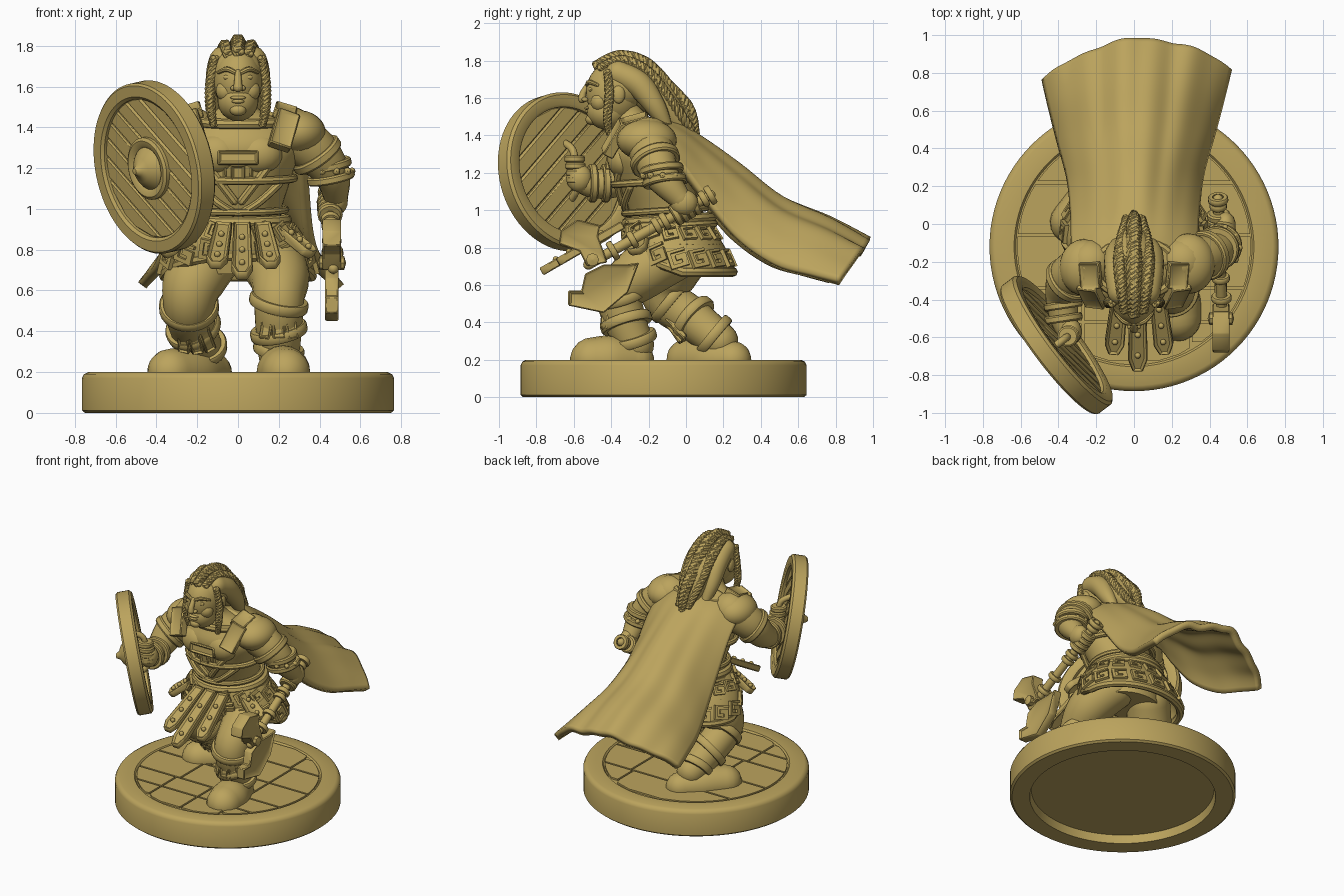
import bpy, bmesh, math, random
from mathutils import Vector as V, Matrix

if "Cube" in bpy.data.objects:
    bpy.data.objects.remove(bpy.data.objects["Cube"])
random.seed(4)
PI = math.pi
mat = bpy.data.materials.new("tan_resin")
mat.diffuse_color = (0.5, 0.37, 0.11, 1)
mat.use_nodes = True
mat.node_tree.nodes["Principled BSDF"].inputs["Base Color"].default_value = mat.diffuse_color
# ---------- helpers ----------
def finish(name, bm):
    bmesh.ops.recalc_face_normals(bm, faces=bm.faces[:])
    me = bpy.data.meshes.new(name)
    bm.to_mesh(me); bm.free()
    me.materials.append(mat)
    ob = bpy.data.objects.new(name, me)
    bpy.context.collection.objects.link(ob)
    return ob
def spline(pts, t):
    n = len(pts) - 1
    s = min(int(t * n), n - 1); f = t * n - s
    a, b, c, d = [V(pts[max(0, min(n, s + k))]) for k in (-1, 0, 1, 2)]
    return (b * 2 + (c - a) * f + (a * 2 - b * 5 + c * 4 - d) * f**2 + (b * 3 - a - c * 3 + d) * f**3) * 0.5
def circ(k, n, r=1, z=0):
    return V((r * math.cos(2 * PI * k / n), r * math.sin(2 * PI * k / n), z))
def skin(name, rows, wrap=False, caps=False, thick=0):
    bm = bmesh.new()
    vs = [[bm.verts.new(p) for p in r] for r in rows]
    n = len(rows[0])
    for a, b in zip(vs, vs[1:]):
        for j in range(n if wrap else n - 1):
            bm.faces.new((a[j], a[(j + 1) % n], b[(j + 1) % n], b[j]))
    for r in (vs[0], vs[-1]) if caps else ():
        bm.faces.new(r)
    ob = finish(name, bm)
    if thick:
        m = ob.modifiers.new("thickness", 'SOLIDIFY'); m.thickness = thick; m.offset = 0
def tube(name, pts, steps=6, segs=16):
    """Round-ended limb through (x, y, z, radius) points."""
    n = (len(pts) - 1) * steps
    ps = [spline(pts, i / n) for i in range(n + 1)]
    ends = [(math.sin(a), math.cos(a)) for a in (.15, .5, .9, 1.25)]
    rows = []
    for i, s, c in [(0, s, -c) for s, c in ends] + [(i, 1, 0) for i in range(n + 1)] + [(n, s, c) for s, c in ends[::-1]]:
        t = (ps[min(i + 1, n)] - ps[max(i - 1, 0)]).to_3d().normalized()
        q = last.rotation_difference(t) @ q if rows else t.to_track_quat('Z', 'Y')
        last, r = t, ps[i][3]
        rows.append([ps[i].to_3d() + t * c * r + q @ circ(k, segs, r * s) for k in range(segs)])
    skin(name, rows, True, True)
def frame(loc, z, y=(0, 0, 1)):
    z = V(z).normalized(); x = V(y).cross(z).normalized()
    m = Matrix((x, z.cross(x), z)).transposed().to_4x4(); m.translation = V(loc)
    return m
def lathe(name, prof, m, segs=32, closed=False):
    prof = prof + prof[:1] if closed else prof
    skin(name, [[m @ circ(k, segs, max(r, .0005), z) for k in range(segs)] for r, z in prof], True, not closed)
def band(name, loc, axis, r, h=.03, t=.02, segs=28):
    y = (0, 1, 0) if abs(V(axis).normalized().z) > .9 else (0, 0, 1)
    lathe(name, [(r-t, -h), (r+t*.6, -h), (r+t, -h*.6), (r+t, h*.6), (r+t*.6, h), (r-t, h)], frame(loc, axis, y), segs, True)
def prism(name, poly, thick, m, inset=0, bevel=0):
    bm = bmesh.new()
    f = bm.faces.new([bm.verts.new((x, y, -thick/2)) for x, y in poly])
    g = bmesh.ops.extrude_face_region(bm, geom=[f])["geom"]
    bmesh.ops.translate(bm, vec=(0, 0, thick), verts=[e for e in g if isinstance(e, bmesh.types.BMVert)])
    bmesh.ops.recalc_face_normals(bm, faces=bm.faces[:])
    if bevel: bmesh.ops.bevel(bm, geom=bm.edges[:], offset=bevel, segments=1, affect='EDGES')
    if inset:
        bm.normal_update()
        bmesh.ops.inset_individual(bm, faces=[f for f in bm.faces if abs(f.normal.z) > .99], thickness=inset, depth=-.01)
    bm.transform(m)
    return finish(name, bm)
def plate(name, loc, n, w, h, t=.04, up=(0, 0, 1), inset=.015):
    prism(name, [(-w/2, -h/2), (w/2, -h/2), (w/2, h/2), (-w/2, h/2)], t, frame(loc, n, up), inset, .006)
def balls(name, items, u=14, v=10):
    bm = bmesh.new()
    for loc, s in items:
        s = (s, s, s) if isinstance(s, float) else s
        bmesh.ops.create_uvsphere(bm, u_segments=u, v_segments=v, radius=1, matrix=Matrix.Translation(loc) @ Matrix.Diagonal((*s, 1)))
    finish(name, bm)
def braid(name, pts, turns):
    for k in range(3):
        out = []
        for i in range(turns * 6 + 1):
            p = spline(pts, i / (turns * 6)); a = 2 * PI * (i / 6 + k / 3)
            t = (spline(pts, min(1, i / (turns * 6) + .02)) - spline(pts, max(0, i / (turns * 6) - .02))).to_3d().normalized()
            out.append((*(p.to_3d() + (V((1, 0, 0)) * math.cos(a) + t.cross((1, 0, 0)) * math.sin(a)) * p[3] * .5), p[3] * .6))
        tube(name, out, 1, 8)
# ---------- round base with flagstones ----------
up = frame((0, -.12, 0), (0, 0, 1), (0, 1, 0))
lathe("base", [(0, .06), (.62, .06), (.63, 0), (.75, 0), (.765, .012), (.765, .17), (.755, .19), (.735, .2), (.635, .2), (.625, .188), (0, .188)], up, 96)
def chord(x, y): return max(-1, min(1, x / math.sqrt(max(.0001, .618**2 - y * y)))) * math.sqrt(max(0, .618**2 - y * y))
rows = [-.61, -.4, -.22, .06, .34, .61]
for i, (a, b) in enumerate(zip(rows, rows[1:])):
    xs = [-.7, -.27, .03, .3, .7] if i in (0, 1) else [-.7, -.12 + .1 * i, .7] if i == 4 else [-.7, -.34 + .05 * i, .3, .7]
    for x0, x1 in zip(xs, xs[1:]):
        ts = [a + .007 + (b - a - .014) * k / 6 for k in range(7)]
        left = [(chord(x0 + .007, y), y) for y in ts]; right = [(chord(x1 - .007, y), y) for y in ts]
        if max(r[0] - l[0] for l, r in zip(left, right)) > .03:
            k = [j for j in range(7) if right[j][0] - left[j][0] > .01]
            prism("flagstone", [right[j] for j in k] + [left[j] for j in k[::-1]], .03, up @ Matrix.Translation((0, 0, .185)))
# ---------- legs and boots ----------
tube("front_leg", [(.13, -.05, .78, .15), (.2, -.22, .68, .15), (.2, -.35, .56, .125), (.2, -.33, .42, .115), (.2, -.27, .28, .1)], 6, 20)
tube("back_leg", [(-.14, -.02, .76, .15), (-.22, -.1, .64, .15), (-.24, -.1, .52, .125), (-.22, .03, .42, .115), (-.17, .18, .3, .1)], 6, 20)
tube("front_boot", [(.2, -.27, .2, .1), (.22, -.4, .2, .13), (.235, -.5, .2, .12)], 6, 20)
tube("back_boot", [(-.13, .25, .2, .1), (-.22, .13, .2, .125), (-.33, .01, .2, .115)], 6, 20)
for nm, pts, n in (("front", [(.2, -.35, .54, .125), (.2, -.32, .4, .12), (.2, -.28, .31, .105)], (0, -1, .1)),
                   ("back", [(-.24, -.08, .52, .125), (-.22, .04, .42, .118), (-.18, .15, .33, .105)], (0, -.8, -.55))):
    ax = V(pts[0][:3]) - V(pts[2][:3])
    for i, p in enumerate(pts):
        band(nm + "_boot_wrap", p[:3], ax + V((.05 * (-1)**i, 0, 0)), p[3] + .004, .026, .018)
    for i in (-1, 0, 1):
        d = V((i * .5, 0, 0)) + V(n).normalized()
        plate(nm + "_shin_plate", (V(pts[0][:3]) + V(pts[2][:3])) / 2 + d.normalized() * .125, d, .06, .15, .03, ax, .01)
# ---------- torso, belt and skirt ----------
body = [(0, -.04, .68, .22, .17), (0, -.06, .85, .24, .2), (0, -.1, .97, .21, .2), (.01, -.17, 1.15, .25, .2), (.01, -.22, 1.3, .29, .19), (.01, -.23, 1.42, .21, .14), (0, -.29, 1.5, .09, .09), (0, -.34, 1.58, .08, .08)]
def around(sec, k, grow=0, tilt=0):
    x, y, z, rx, ry = sec
    c = circ(k, 1)
    return V((x + (rx + grow) * c.x, y + (ry + grow) * c.y, z + tilt * c.y))
def hoop(name, f, r, n=32):
    tube(name, [(*f(i / n), r) for i in range(n + 1)], 1, 8)
skin("torso", [[around(spline(body, i/36), k/36) for k in range(36)] for i in range(37)], True, True)
for t, r, g in ((.22, .022, .025), (.26, .03, .025), (.31, .018, .02), (.43, .02, .015), (.73, .025, .015)):
    hoop("belt_and_trim", lambda k: around(spline(body, t), k, g, .015), r)
def skirt(u, k):
    c = circ(k, 1); s = math.sin(u * PI / 2)
    return V(((.23 + .13*s) * c.x, -.11 + .09*u + (.21 + .06*s) * c.y, .94 + u * (-.27 + .1*max(0, -c.y))))
skin("skirt", [[skirt(i/10, k/72) for k in range(72)] for i in range(11)], True, thick=.035)
hoop("skirt_hem", lambda k: skirt(1, k), .027, 48)
hoop("skirt_trim", lambda k: skirt(.5, k), .018, 48)
key = [(-.05, -.05), (.05, -.05), (.05, .02), (-.01, .02), (-.01, -.01), (.02, -.01), (.02, -.03), (-.03, -.03), (-.03, .035), (.05, .035), (.05, .05), (-.05, .05)]
for i in range(15):
    for u, s in ((.76, 1), (.28, .8)):
        k = .81 + i / 15 * .94
        p = skirt(u, k); side = skirt(u, k + .01) - p; dn = skirt(u + .05, k) - p
        n = dn.cross(side).normalized()
        prism("skirt_key_pattern", [(x*s, y*s) for x, y in key], .022, frame(p + n * .022, n, -dn))
# front flaps and hip straps
def flap(name, loc, d, w, L, side):
    n = V(side).cross(d)
    fm = frame(loc, n if n.z > 0 else -n, -V(d))
    prism(name, [(-w*.4, 0), (w*.4, 0), (w/2, -L*.85), (w*.25, -L), (-w*.25, -L), (-w/2, -L*.85)], .045, fm, .014, .006)
    balls(name + "_studs", [(fm @ V((0, -L * q, .02)), .016) for q in (.3, .55, .8)], 10, 6)
for x, L in ((-.07, .4), (.02, .5), (.12, .4)):
    flap("front_flap", (x, -.34, .92), ((x - .02) * .5, -.4, -.23), .105, L, (1, 0, 0))
for s in (-1, 1):
    flap("hip_strap", (s*.2, -.23, .91), (s*.5, -.12, -.4), .11, .22, (s*.5, .8, 0))
# ---------- chest armour ----------
plate("chest_buckle", (0, -.4, 1.25), (0, -1, .1), .2, .07, .06)
for x in (-.09, 0, .09):
    plate("chest_tab", (x, -.385 + abs(x) * .3, 1.17), (x * 2, -1, -.2), .07, .1)
for s in (-1, 1):
    tube("chest_strap", [(s*.22, -.31, 1.3, .022), (s*.12, -.365, 1.17, .022), (s*.02, -.34, 1.04, .022)], 6, 8)
    tube("side_strap", [(s*.2, -.3, 1.12, .02), (s*.1, -.33, 1.03, .02), (0, -.3, .97, .02)], 6, 8)
    plate("shoulder_strap", (s*.225, -.375, 1.385), (s*.3, -1, .5), .11, .2, .06, (s*.35, 0, 1), .022)
    plate("shoulder_strap_top", (s*.23, -.27, 1.475), (s*.3, -.3, 1), .11, .14, .05, (0, 1, 0), .02)
    balls("breast", [((s*.1, -.33, 1.27), (.12, .09, .1))], 20, 14)
# ---------- weapon arm and war axe (+x side) ----------
tube("weapon_arm", [(.26, -.2, 1.37, .13), (.38, -.17, 1.28, .115), (.46, -.12, 1.17, .09), (.48, -.03, 1.06, .06)], 6, 20)
balls("weapon_shoulder_guard", [((.29, -.21, 1.375), (.14, .16, .11))], 24, 16)
band("upper_arm_band", (.385, -.165, 1.265), (.1, .05, -.14), .115, .025)
for i in (0, 1):
    band("weapon_bracer", (.44 + i*.015, -.13 + i*.015, 1.215 - i*.06), (.04, .03, -.2), .1, .02, .018)
balls("bracer_studs", [(V((.448, -.125, 1.185)) + circ(i, 10, .11), .018) for i in range(10)], 8, 6)
hd = V((.02, -.58, -.33)).normalized()
def along(t): return V((.445, .13, 1.08)) + hd * t
tube("axe_handle", [(*along(0), .028), (*along(.75), .028)], 4, 14)
for t, r in ((0, .042), (.04, .034), (.28, .036), (.33, .034), (.48, .036), (.6, .042)):
    band("handle_ring", along(t), hd, r, .016, .012, 16)
balls("weapon_hand", [((.485, -.01, 1.04), (.055, .075, .07))])
for t in (.1, .137, .174, .21):
    band("weapon_finger", along(t), hd, .038, .02, .024, 14)
face = frame((.31, 0, -.0), (1, 0, -.2), (0, 0, 1)) @ Matrix.Translation((0, 0, .0))
face = frame((.46, -.0, 0), (1, 0, 0))
prism("axe_blade", [(-.63, .57), (-.63, .49), (-.44, .45), (-.31, .56), (-.25, .72), (-.32, .71), (-.44, .71), (-.54, .66), (-.56, .57)], .065, face, .016, .006)
prism("axe_hammer", [(-.53, .7), (-.57, .78), (-.68, .82), (-.67, .89), (-.58, .95), (-.46, .92), (-.47, .86), (-.44, .78), (-.42, .72)], .09, face, .02, .006)
lathe("axe_hub", [(0, -.07), (.035, -.06), (.035, .06), (0, .07)], frame((.46, -.5, .735), (1, 0, 0)), 8)
# ---------- shield arm and round shield (-x side) ----------
tube("shield_arm", [(-.23, -.21, 1.37, .13), (-.34, -.28, 1.27, .115), (-.38, -.38, 1.16, .09), (-.37, -.5, 1.14, .075), (-.345, -.58, 1.16, .055)], 6, 20)
balls("shield_shoulder_guard", [((-.265, -.23, 1.375), (.13, .15, .11))], 24, 16)
band("shield_arm_band", (-.35, -.3, 1.25), (-.1, -.1, -.12), .11, .025)
for y in (-.43, -.5):
    band("shield_bracer", (-.375, y, 1.145), (.03, -.2, 0), .085, .02, .018)
sm = frame((-.41, -.64, 1.205), (-.78, -.59, -.18))
balls("shield_hand", [((-.335, -.57, 1.17), (.06, .07, .075))])
for i in range(4):
    band("shield_finger", sm @ V((0, -.06 + i*.038, -.085)), (0, 0, 1), .034, .018, .022, 14)
tube("shield_grip", [(*(sm @ V((0, y, -.02 if abs(y) > .12 else -.08))), .02) for y in (-.15, -.1, 0, .1, .15)], 4, 10)
lathe("shield_rim", [(.345, -.045), (.36, -.055), (.41, -.055), (.425, -.04), (.425, .04), (.415, .052), (.36, .052), (.345, .04)], sm, 72, True)
N, R = 8, .35
for i in range(N):
    a, b = -R + 2*R*i/N + .003, -R + 2*R*(i+1)/N - .003
    half = [(math.sqrt(R*R - s*s), s) for s in (a, (a+b)/2, b)]
    prism("shield_plank", half + [(-x, y) for x, y in half[::-1]], .055, sm @ Matrix.Rotation(-.7, 4, 'Z'), 0, .007)
lathe("shield_boss", [(0, .01), (.155, .01), (.155, .045), (.14, .055), (.115, .05), (.105, .042), (.09, .06), (.06, .085), (.03, .1), (.015, .125), (0, .128)], sm, 40)
# ---------- head, hair and braids ----------
balls("head", [((0, -.385, 1.63), (.12, .15, .165)), ((0, -.42, 1.53), (.1, .112, .1)), ((0, -.505, 1.485), (.04, .032, .03))], 28, 20)
tube("nose", [(0, -.525, 1.67, .015), (0, -.55, 1.625, .019), (0, -.555, 1.595, .023)], 4, 10)
balls("lips", [((0, -.525, 1.545), (.04, .018, .01)), ((0, -.523, 1.527), (.032, .018, .011))])
for s in (-1, 1):
    balls("eye_and_cheek", [((s*.05, -.507, 1.645), (.024, .014, .013)), ((s*.055, -.46, 1.58), (.055, .05, .055)), ((s*.022, -.54, 1.592), (.016, .018, .013))])
    tube("brow", [(s*.018, -.527, 1.67, .012), (s*.055, -.517, 1.685, .013), (s*.095, -.475, 1.67, .01)], 4, 8)
    balls("ear", [((s*.122, -.36, 1.62), (.02, .035, .05))])
    braid("side_braid", [(s*.115, -.42, 1.74, .022), (s*.135, -.41, 1.62, .025), (s*.135, -.42, 1.5, .025), (s*.12, -.41, 1.41, .018)], 6)
    braid("back_braid", [(s*.05, -.46, 1.76, .025), (s*.065, -.34, 1.8, .03), (s*.075, -.2, 1.73, .034), (s*.065, -.08, 1.58, .03), (s*.04, .03, 1.43, .022)], 9)
    tube("loose_hair", [(s*.07, -.36, 1.73, .07), (s*.085, -.25, 1.67, .072), (s*.1, -.16, 1.55, .055), (s*.09, -.1, 1.44, .03)], 5, 14)
balls("hair_cap", [((0, -.345, 1.67), (.132, .16, .14))], 24, 16)
tube("hair_fall", [(0, -.3, 1.7, .11), (0, -.19, 1.63, .11), (0, -.09, 1.53, .085), (0, -.01, 1.43, .045)], 6, 18)
braid("top_braid", [(0, -.48, 1.77, .03), (0, -.36, 1.82, .036), (0, -.22, 1.78, .042), (0, -.1, 1.66, .042), (0, .01, 1.54, .038), (0, .05, 1.41, .024)], 10)
# ---------- flowing cape: (y, z, half width, edge drop, edge pull-back) ----------
line = [(-.22, 1.475, .31, .1, 0), (-.05, 1.44, .32, .17, .02), (.1, 1.35, .325, .28, .02), (.28, 1.22, .345, .37, .02), (.5, 1.05, .4, .34, .04), (.76, .935, .45, .28, .11), (.97, .82, .485, .2, .18)]
def cape(u, w):
    y, z, hw, drop, pull = spline(line, u)
    fold = .014 * u * math.sin(w * 8 + 1.2 + u) + .007 * u * math.sin(w * 17 - u * 2)
    return V((w * hw + .015*u, y - pull * w*w + .03*u*w + fold * .5, z - drop * abs(w)**2.2 + fold))
skin("cape", [[cape(i/36, -1 + j/28) for j in range(57)] for i in range(37)], thick=.05)
# smooth shading with crisp edges
for ob in bpy.context.scene.objects:
    ob.select_set(True)
    bpy.context.view_layer.objects.active = ob
bpy.ops.object.shade_smooth_by_angle(angle=math.radians(38))
